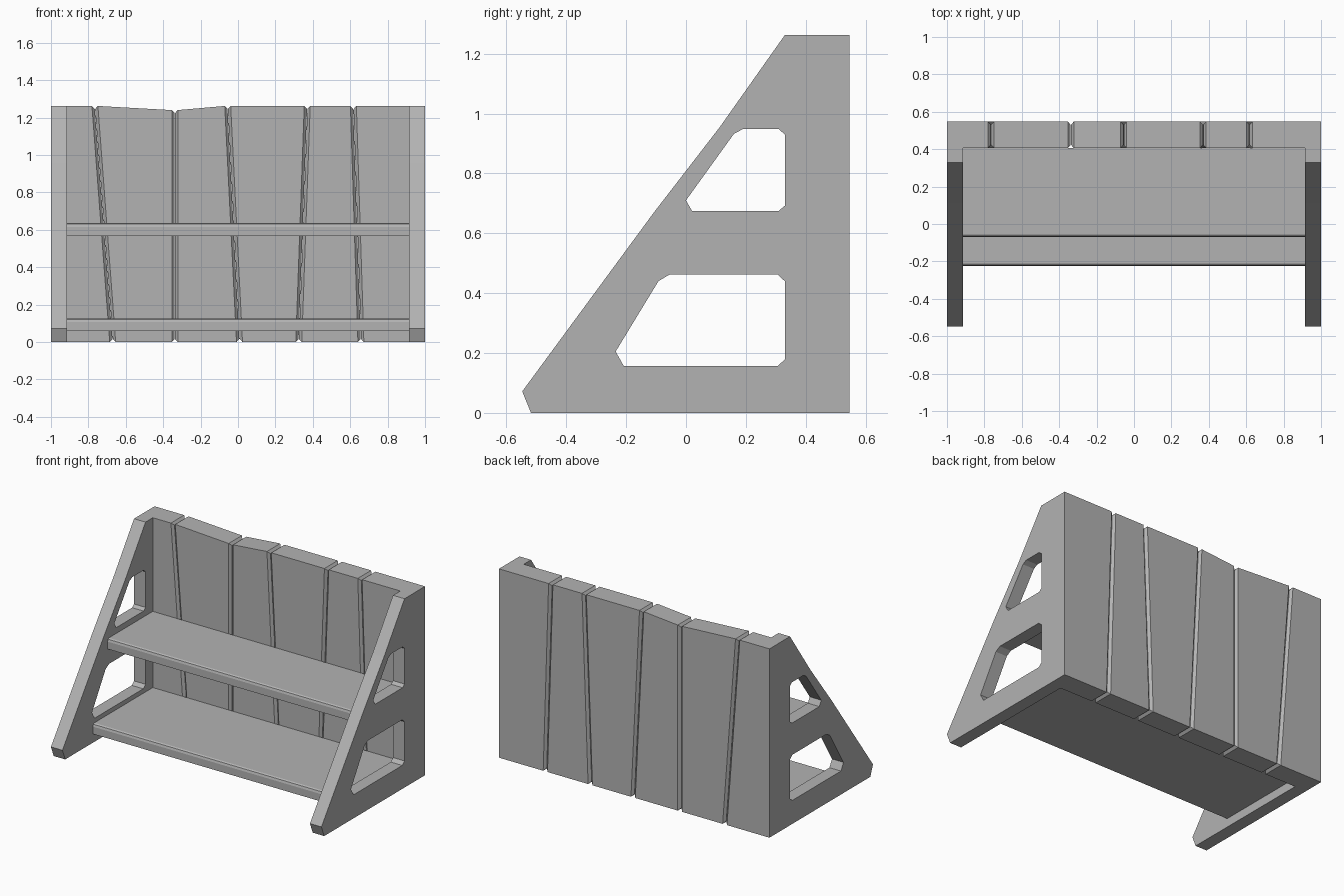
import bpy, bmesh
from mathutils import Matrix

if "Cube" in bpy.data.objects:
    bpy.data.objects.remove(bpy.data.objects["Cube"])

H, BACK, FRONT = 1.262, 0.547, 0.407   # panel height, back wall depth range
CH = 0.016                             # chamfer size

grey = bpy.data.materials.new("dark_grey")
grey.diffuse_color = (0.45, 0.45, 0.45, 1)
grey.use_nodes = True
grey.node_tree.nodes["Principled BSDF"].inputs["Base Color"].default_value = grey.diffuse_color


def mesh_object(name, bm):
    bmesh.ops.remove_doubles(bm, verts=bm.verts, dist=1e-5)
    bmesh.ops.recalc_face_normals(bm, faces=bm.faces)
    for f in bm.faces:
        f.smooth = False
    for e in bm.edges:
        e.smooth = True
    me = bpy.data.meshes.new(name)
    bm.to_mesh(me)
    bm.free()
    me.materials.append(grey)
    ob = bpy.data.objects.new(name, me)
    bpy.context.collection.objects.link(ob)
    return ob


def loft(name, rings):
    """Skin a list of equal-length rings and cap both ends."""
    bm = bmesh.new()
    rows = [[bm.verts.new(p) for p in r] for r in rings]
    n = len(rows[0])
    for a, b in zip(rows, rows[1:]):
        for i in range(n):
            bm.faces.new((a[i], a[(i + 1) % n], b[(i + 1) % n], b[i]))
    bm.faces.new(rows[0])
    bm.faces.new(rows[-1])
    return mesh_object(name, bm)


# Side panels: slanted profile with two chamfered windows
outline = [(-0.518, 0), (FRONT, 0), (FRONT, H), (0.33, H), (0.113, 0.955),
           (-0.107, 0.67), (-0.547, 0.072)]
upper_window = [(0, 0.71), (0.16, 0.932), (0.19, 0.948), (0.31, 0.948),
                (0.33, 0.93), (0.33, 0.692), (0.31, 0.675), (0.02, 0.675)]
lower_window = [(-0.235, 0.205), (-0.092, 0.44), (-0.055, 0.462), (0.306, 0.462),
                (0.33, 0.44), (0.33, 0.178), (0.306, 0.157), (-0.208, 0.157)]


def side_panel(name, x, half):
    cu = bpy.data.curves.new(name, 'CURVE')
    cu.dimensions = '2D'
    cu.fill_mode = 'BOTH'
    cu.extrude = half
    for pts in (outline, upper_window, lower_window):
        sp = cu.splines.new('POLY')
        sp.points.add(len(pts) - 1)
        for p, (u, v) in zip(sp.points, pts):
            p.co = (u, v, 0, 1)
        sp.use_cyclic_u = True
    tmp = bpy.data.objects.new(name + "_curve", cu)
    bpy.context.collection.objects.link(tmp)
    bm = bmesh.new()
    bm.from_mesh(tmp.to_mesh())
    tmp.to_mesh_clear()
    bpy.data.objects.remove(tmp)
    # curve plane (x, y) becomes world (y, z)
    bm.transform(Matrix(((0, 0, 1, x), (1, 0, 0, 0), (0, 1, 0, 0), (0, 0, 0, 1))))
    mesh_object(name, bm)


for side, s in (("left", -1), ("right", 1)):
    side_panel(side + "_side_panel", s * 0.9575, 0.0425)

# Back planks: seams given as (bottom x, top x, top z), chamfered where they meet
seams = [(-1, -1, H), (-0.67, -0.765, H), (-0.338, -0.338, 1.24), (0.008, -0.055, H),
         (0.325, 0.37, H), (0.657, 0.617, H), (1, 1, H)]


def plank_ring(seam, dx, inset):
    xb, xt, zt = seam
    y0, y1, z0, z1 = FRONT + inset, BACK - inset, inset, zt - inset
    return [(xb + dx, y0, z0), (xb + dx, y1, z0), (xt + dx, y1, z1), (xt + dx, y0, z1)]


last = len(seams) - 2
for i in range(last + 1):
    a, b = seams[i], seams[i + 1]
    rings = []
    if i > 0:
        rings.append(plank_ring(a, 0.001, CH))
    rings.append(plank_ring(a, CH if i else 0, 0))
    rings.append(plank_ring(b, -CH if i < last else 0, 0))
    if i < last:
        rings.append(plank_ring(b, -0.001, CH))
    loft(f"back_plank_{i + 1}", rings)

# Shelves: boards with a bevelled top front edge
for name, y, z in (("lower_shelf", -0.225, 0.058), ("upper_shelf", -0.07, 0.567)):
    t = z + 0.069
    profile = [(y, z), (FRONT, z), (FRONT, t), (y + 0.014, t), (y + 0.005, t - 0.006),
               (y, t - 0.02)]
    loft(name, [[(x, u, v) for u, v in profile] for x in (-0.915, 0.915)])
